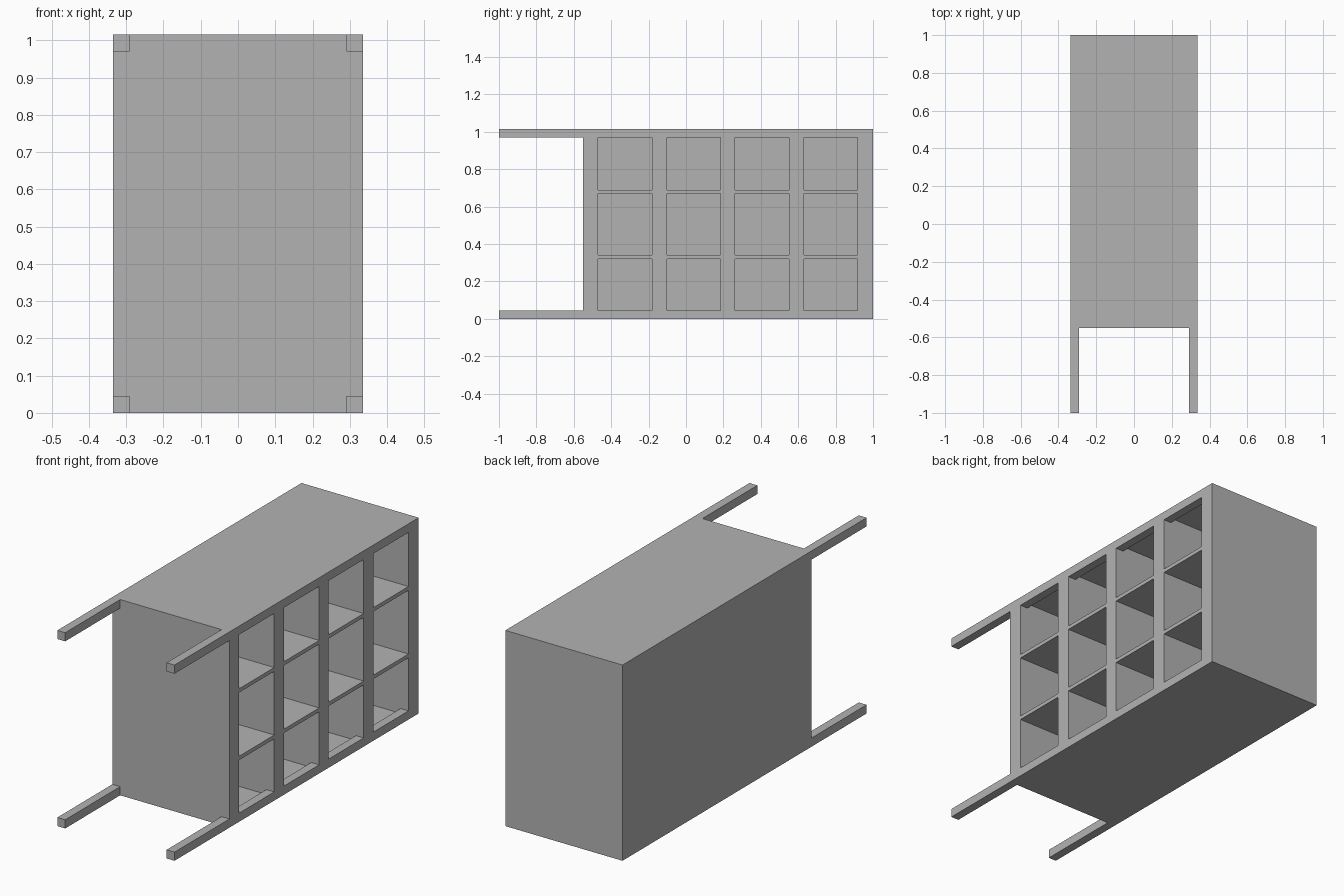
import bpy, bmesh, math

if "Cube" in bpy.data.objects:
    bpy.data.objects.remove(bpy.data.objects["Cube"], do_unlink=True)

HALF_W, HEIGHT, RAIL, BOARD = 0.336, 1.015, 0.045, 0.02
BODY_FRONT, BODY_BACK = -0.55, 1.0

grey = bpy.data.materials.new("plain_grey")
grey.use_nodes = True
colour = (0.45, 0.45, 0.45, 1)
grey.diffuse_color = colour
grey.node_tree.nodes["Principled BSDF"].inputs["Base Color"].default_value = colour


def add_box(bm, xs, ys, zs):
    """Add one box given its (low, high) range on each axis."""
    verts = bmesh.ops.create_cube(bm, size=1)["verts"]
    for v in verts:
        for axis, (low, high) in enumerate((xs, ys, zs)):
            v.co[axis] = high if v.co[axis] > 0 else low


def make_object(name, boxes):
    mesh = bpy.data.meshes.new(name)
    bm = bmesh.new()
    for box in boxes:
        add_box(bm, *box)
    bm.to_mesh(mesh)
    bm.free()
    mesh.materials.append(grey)
    obj = bpy.data.objects.new(name, mesh)
    bpy.context.collection.objects.link(obj)
    return obj


def combine(target, tool, operation):
    """Apply a boolean to the target and discard the tool."""
    tool.hide_render = True
    mod = target.modifiers.new(tool.name, "BOOLEAN")
    mod.operation, mod.solver, mod.object = operation, "EXACT", tool
    bpy.ops.object.select_all(action="DESELECT")
    bpy.context.view_layer.objects.active = target
    target.select_set(True)
    bpy.ops.object.modifier_apply(modifier=mod.name)
    bpy.data.objects.remove(tool, do_unlink=True)


# Solid carcass block
cabinet = make_object("cabinet", [
    ((-HALF_W, HALF_W), (BODY_FRONT, BODY_BACK), (0, HEIGHT))])

# Compartments, open on one long side: four columns of three
columns = [(y, y + 0.287) for y in (-0.47, -0.102, 0.263, 0.63)]
rows = [(BOARD, 0.32), (0.34, 0.67), (0.69, HEIGHT - BOARD)]
cells = [((BOARD - HALF_W, HALF_W + 0.1), col, row)
         for col in columns for row in rows]
combine(cabinet, make_object("compartment_cutter", cells), "DIFFERENCE")

# Square corner rails run the full length and project as legs
for x in (-HALF_W, HALF_W - RAIL):
    for z in (0, HEIGHT - RAIL):
        rail = make_object("leg_rail", [((x, x + RAIL), (-1, 1), (z, z + RAIL))])
        combine(cabinet, rail, "UNION")

# Tidy coplanar faces left by the joins
bm = bmesh.new()
bm.from_mesh(cabinet.data)
bmesh.ops.remove_doubles(bm, verts=bm.verts, dist=0.0001)
bmesh.ops.dissolve_limit(bm, angle_limit=math.radians(1),
                         verts=bm.verts, edges=bm.edges)
bmesh.ops.recalc_face_normals(bm, faces=bm.faces)
for face in bm.faces:
    face.smooth = False
    face.material_index = 0
bm.to_mesh(cabinet.data)
bm.free()
